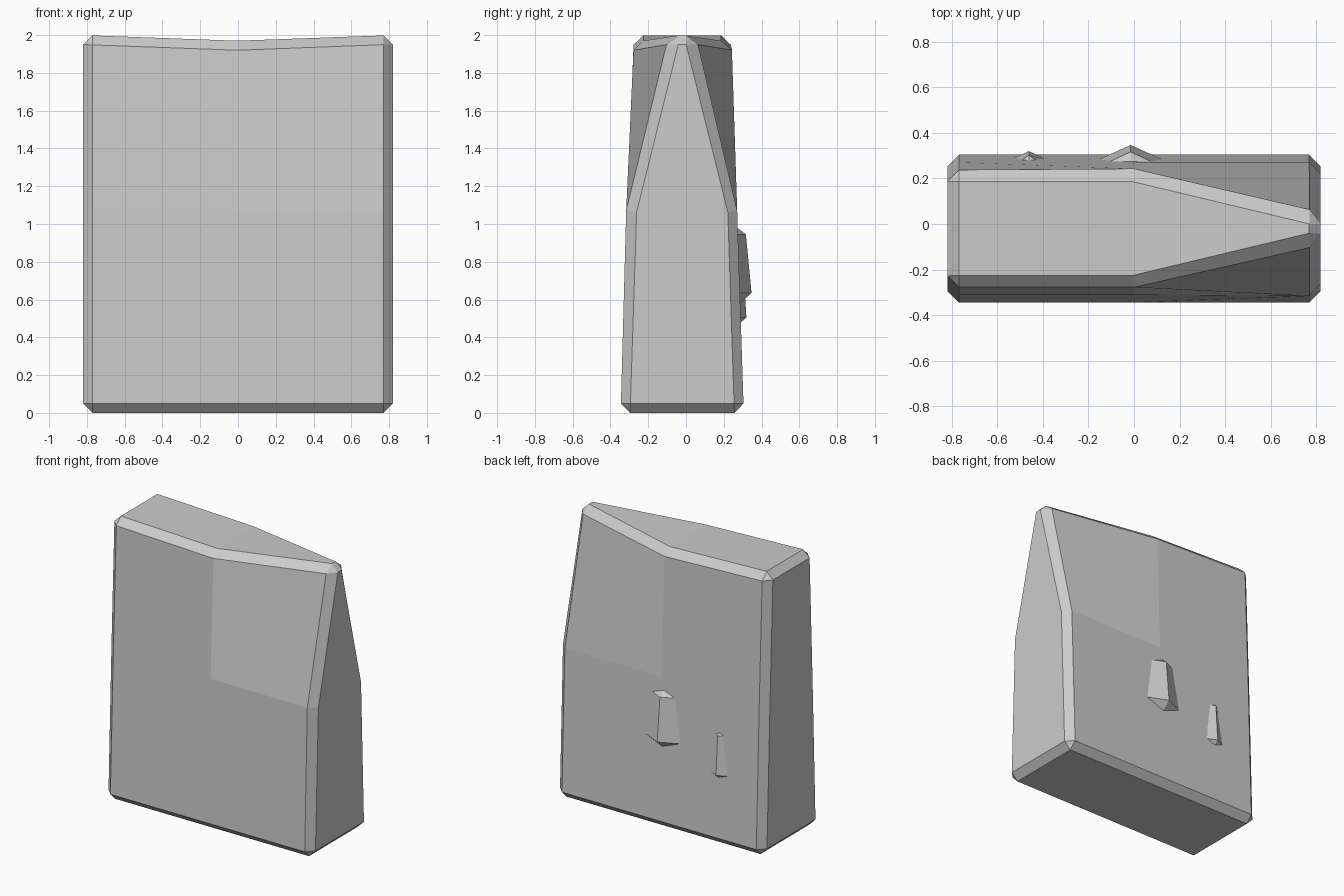
import bpy, bmesh

if "Cube" in bpy.data.objects:
    bpy.data.objects.remove(bpy.data.objects["Cube"])

CY = -0.02                    # middle of the slab's thickness
XS = (-0.82, 0.0, 0.82)
MID_Z = 1.07


def finish(bm, name):
    mesh = bpy.data.meshes.new(name)
    bm.to_mesh(mesh)
    bm.free()
    ob = bpy.data.objects.new(name, mesh)
    bpy.context.collection.objects.link(ob)
    return ob


def stone_slab():
    bm = bmesh.new()
    top_z = (2.0, 1.97, 2.0)
    # half thickness at bottom, middle and top for each column
    half = ((0.326, 0.291, 0.256), (0.326, 0.291, 0.256), (0.326, 0.291, 0.06))
    v = {}
    for i, x in enumerate(XS):
        for k, z in enumerate((0.0, MID_Z, top_z[i])):
            for s in (-1, 1):
                v[i, k, s] = bm.verts.new((x, CY + s * half[i][k], z))

    def quad(*keys):
        bm.faces.new([v[k] for k in keys])

    for a in (0, 1):
        for s in (-1, 1):      # front and back
            for k in (0, 1):
                quad((a, k, s), (a + 1, k, s), (a + 1, k + 1, s), (a, k + 1, s))
        for k in (0, 2):       # bottom and top
            quad((a, k, -1), (a + 1, k, -1), (a + 1, k, 1), (a, k, 1))
        for i in (0, 2):       # left and right ends
            quad((i, a, -1), (i, a, 1), (i, a + 1, 1), (i, a + 1, -1))
    bmesh.ops.recalc_face_normals(bm, faces=bm.faces)

    # chamfer the outer edges
    sharp = [e for e in bm.edges if e.calc_face_angle() > 0.8]
    bmesh.ops.bevel(bm, geom=sharp, offset=0.05, offset_type='OFFSET',
                    segments=1, profile=0.5, affect='EDGES')

    # set the fold direction of the two twisted upper right quads
    twisted = [f for f in bm.faces if len(f.verts) == 4 and f.calc_area() > 0.3
               and abs(f.normal.y) > 0.7
               and f.calc_center_median().x > 0.1 and f.calc_center_median().z > 1.2]
    for f in twisted:
        side = 1 if f.normal.y < 0 else -1
        vs = list(f.verts)
        low = sorted(vs, key=lambda p: p.co.z)[:2]
        n = vs.index(max(low, key=lambda p: side * p.co.x))
        bm.faces.remove(f)
        bm.faces.new(vs[n:] + vs[:n])
    bm.normal_update()
    return finish(bm, "stone_slab")


def crystal(name, x, rings, tips):
    """Four-sided shard: rings are (z, centre y, half x, half y), tips are (y, z)."""
    bm = bmesh.new()
    loops = []
    for z, cy, hx, hy in rings:
        loops.append([bm.verts.new((x + dx * hx, cy + dy * hy, z))
                      for dx, dy in ((1, 0), (0, 1), (-1, 0), (0, -1))])
    ends = [bm.verts.new((x, y, z)) for y, z in tips]
    lo, hi = loops
    for i in range(4):
        j = (i + 1) % 4
        bm.faces.new((lo[i], lo[j], hi[j], hi[i]))
        bm.faces.new((lo[j], lo[i], ends[0]))
        bm.faces.new((hi[i], hi[j], ends[1]))
    bmesh.ops.recalc_face_normals(bm, faces=bm.faces)
    return finish(bm, name)


stone_slab()
# shards set into the back
crystal("large_shard", -0.015,
        ((0.635, 0.275, 0.16, 0.072), (0.945, 0.27, 0.10, 0.047)),
        ((0.275, 0.57), (0.265, 0.985)))
crystal("small_shard", -0.462,
        ((0.505, 0.28, 0.087, 0.04), (0.78, 0.272, 0.045, 0.03)),
        ((0.28, 0.47), (0.27, 0.80)))
